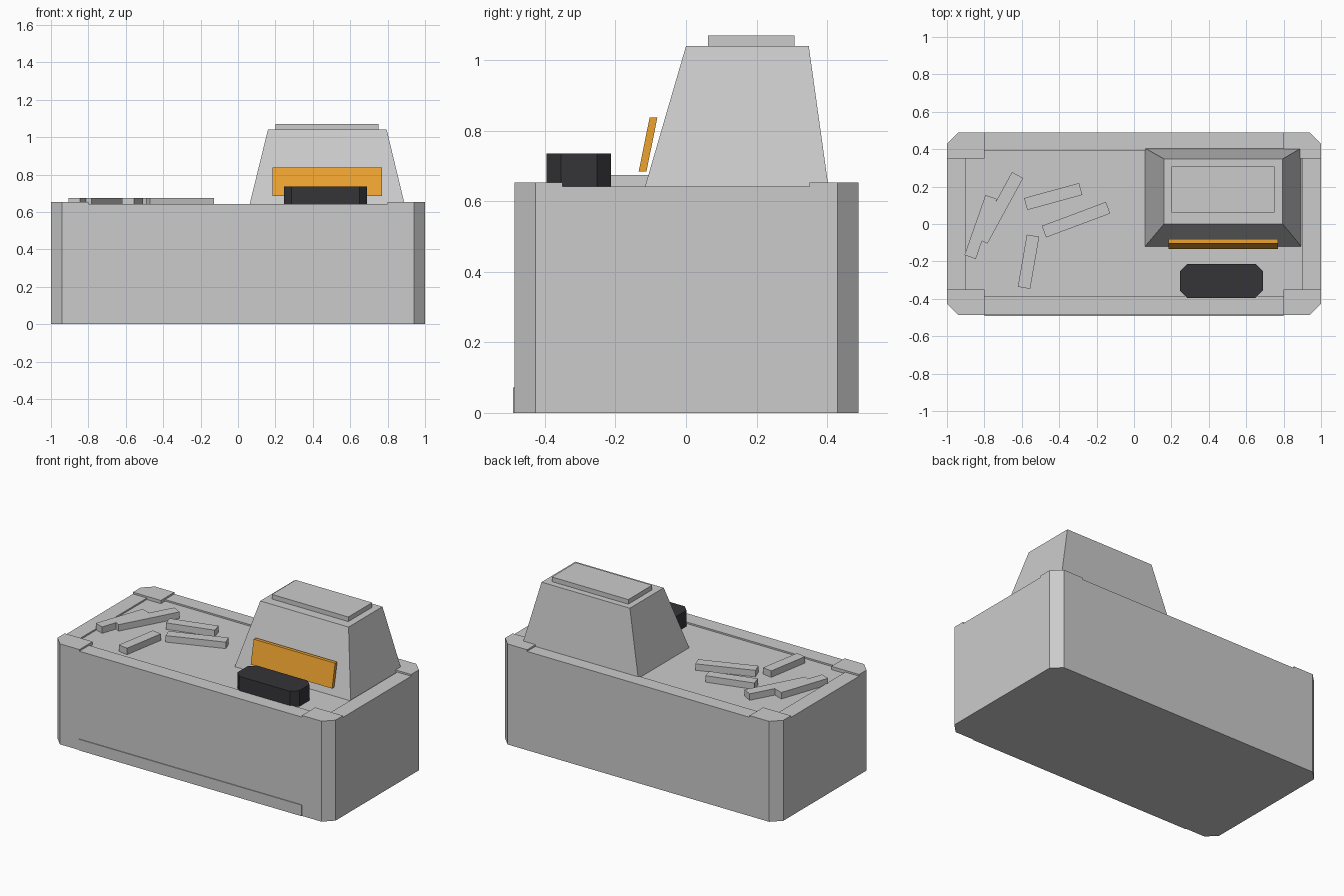
import bpy, bmesh
from math import radians

if "Cube" in bpy.data.objects:
    bpy.data.objects.remove(bpy.data.objects["Cube"])


def material(name, color):
    mat = bpy.data.materials.new(name)
    mat.diffuse_color = color
    mat.use_nodes = True
    mat.node_tree.nodes["Principled BSDF"].inputs["Base Color"].default_value = mat.diffuse_color
    return mat


def loft(name, rings, mat=None):
    """Skin a stack of equal-sized point rings and cap both ends."""
    bm = bmesh.new()
    loops = [[bm.verts.new(p) for p in ring] for ring in rings]
    n = len(loops[0])
    for a, b in zip(loops, loops[1:]):
        for i in range(n):
            j = (i + 1) % n
            bm.faces.new((a[i], a[j], b[j], b[i]))
    bm.faces.new(loops[0][::-1])
    bm.faces.new(loops[-1])
    bmesh.ops.recalc_face_normals(bm, faces=bm.faces)
    mesh = bpy.data.meshes.new(name)
    bm.to_mesh(mesh)
    bm.free()
    obj = bpy.data.objects.new(name, mesh)
    bpy.context.collection.objects.link(obj)
    if mat:
        mesh.materials.append(mat)
    return obj


def rect(x0, x1, y0, y1, z):
    return [(x0, y0, z), (x1, y0, z), (x1, y1, z), (x0, y1, z)]


def octagon(x0, x1, y0, y1, c, z):
    return [(x0 + c, y0, z), (x1 - c, y0, z), (x1, y0 + c, z), (x1, y1 - c, z),
            (x1 - c, y1, z), (x0 + c, y1, z), (x0, y1 - c, z), (x0, y0 + c, z)]


def box(name, x0, x1, y0, y1, z0, z1, mat=None):
    return loft(name, [rect(x0, x1, y0, y1, z0), rect(x0, x1, y0, y1, z1)], mat)


orange = material("orange", (0.85, 0.37, 0.03, 1))
black = material("black", (0.035, 0.035, 0.04, 1))
DECK, RIM, PAD = 0.632, 0.642, 0.653
Y0, Y1, CH = -0.486, 0.489, 0.06

# Counter body with a shallow recessed top
outer = (-1, 1, Y0, Y1, CH)
inner = (-0.9, 0.9, -0.386, 0.394, 0.03)
loft("counter_body", [octagon(*outer, 0), octagon(*outer, RIM),
                      octagon(*inner, RIM), octagon(*inner, DECK)])

# Corner pads
for sx in (-1, 1):
    for side, ye in (("front", Y0), ("back", Y1)):
        sy = 1 if ye > 0 else -1
        pts = [(0.8, 0.35), (1, 0.35), (1, abs(ye) - CH),
               (1 - CH, abs(ye)), (0.8, abs(ye))]
        loft(f"corner_pad_{side}_{'right' if sx > 0 else 'left'}",
             [[(sx * x, sy * y, z) for x, y in pts] for z in (DECK, PAD)])

# Kick strip on the front
box("kick_strip", -0.8, 0.8, -0.491, Y0 + 0.004, 0, 0.072)

# Tapered machine housing and its cap
loft("machine_housing", [rect(0.06, 0.893, -0.119, 0.405, DECK),
                         rect(0.16, 0.795, 0.0, 0.348, 1.04)])
box("housing_cap", 0.2, 0.75, 0.062, 0.307, 1.03, 1.07)

# Leaning orange display panel
loft("display_panel", [rect(0.185, 0.77, -0.134, -0.112, 0.685),
                       rect(0.185, 0.77, -0.103, -0.081, 0.838)], orange)

# Dark tray with clipped corners
loft("dark_tray", [octagon(0.245, 0.69, -0.395, -0.213, 0.04, z)
                   for z in (DECK, 0.735)], black)

# Loose bars on the deck: x, y, length, width, angle
bars = [(-0.82, -0.016, 0.34, 0.064, 70.7), (-0.718, 0.086, 0.40, 0.068, 61.4),
        (-0.432, 0.147, 0.305, 0.066, 15.3), (-0.31, 0.023, 0.366, 0.066, 20.5),
        (-0.564, -0.202, 0.283, 0.067, 80.2)]
for i, (x, y, length, width, angle) in enumerate(bars, 1):
    bar = box(f"loose_bar_{i}", -length / 2, length / 2, -width / 2, width / 2, DECK, 0.674)
    bar.location = (x, y, 0)
    bar.rotation_euler.z = radians(angle)
